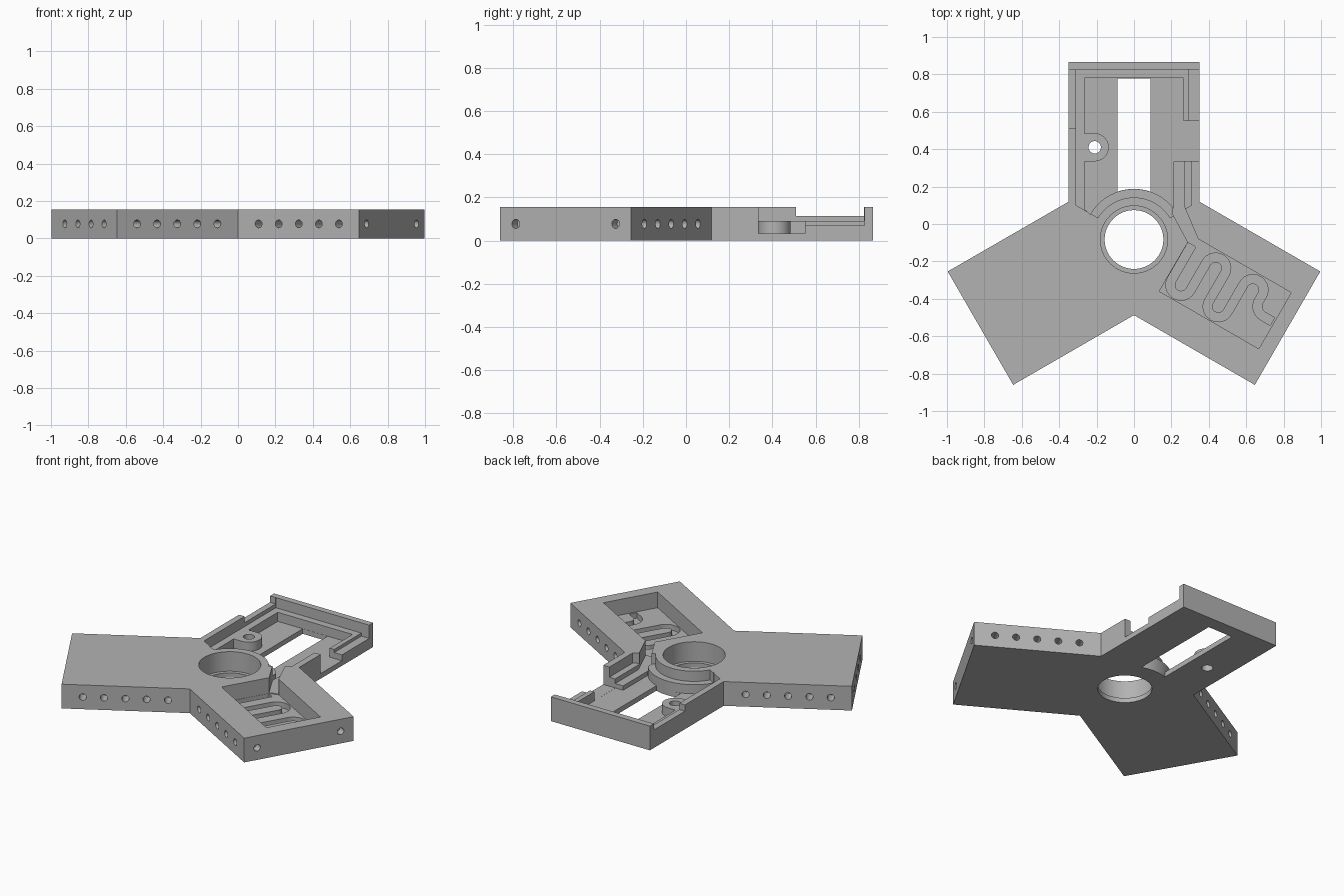
import bpy
import bmesh
from math import sin, cos, pi, radians, acos, hypot
from mathutils import Matrix, Vector

old = bpy.data.objects.get("Cube")
if old:
    bpy.data.objects.remove(old, do_unlink=True)

HEIGHT, TOP = 0.155, 0.3
HALF, REACH = 0.35, 0.948
CY = -0.083
CENTRE = Matrix.Translation((0, CY, 0))

grey = bpy.data.materials.new("plain grey")
grey.use_nodes = True
grey.diffuse_color = (0.45, 0.45, 0.45, 1)
grey.node_tree.nodes["Principled BSDF"].inputs["Base Color"].default_value = (0.45, 0.45, 0.45, 1)


def arc(x, y, r, a0, a1, n=24):
    """Points on an arc, angles in degrees."""
    steps = [radians(a0 + (a1 - a0) * i / n) for i in range(n + 1)]
    return [(x + r * cos(a), y + r * sin(a)) for a in steps]


def circle(x, y, r, n=48):
    return arc(x, y, r, 0, 360, n)[:-1]


def rect(x0, x1, y0, y1):
    return [(x0, y0), (x1, y0), (x1, y1), (x0, y1)]


def add_prism(bm, pts, z0, z1, matrix=Matrix()):
    lower = [bm.verts.new(matrix @ Vector((x, y, z0))) for x, y in pts]
    upper = [bm.verts.new(matrix @ Vector((x, y, z1))) for x, y in pts]
    faces = [bm.faces.new(lower[::-1]), bm.faces.new(upper)]
    for i in range(len(pts)):
        j = (i + 1) % len(pts)
        faces.append(bm.faces.new((lower[i], lower[j], upper[j], upper[i])))
    bmesh.ops.recalc_face_normals(bm, faces=faces)


def make(name, prisms):
    bm = bmesh.new()
    for prism in prisms:
        add_prism(bm, *prism)
    mesh = bpy.data.meshes.new(name)
    bm.to_mesh(mesh)
    bm.free()
    obj = bpy.data.objects.new(name, mesh)
    bpy.context.collection.objects.link(obj)
    mesh.materials.append(grey)
    return obj


def cut(name, *prisms):
    """Subtract prisms from the body and discard the cutter."""
    cutter = make(name, prisms)
    cutter.hide_render = True
    mod = body.modifiers.new(name, "BOOLEAN")
    mod.operation, mod.solver, mod.object = "DIFFERENCE", "EXACT", cutter
    bpy.context.view_layer.objects.active = body
    bpy.ops.object.modifier_apply(modifier=mod.name)
    bpy.data.objects.remove(cutter, do_unlink=True)


def arm_frame(degrees):
    """Local x runs outward along the arm, local y across it."""
    return CENTRE @ Matrix.Rotation(radians(degrees), 4, "Z")


# Three-armed plate
outline = []
for angle in (90, 210, 330):
    frame = arm_frame(angle)
    inner = HALF / 3 ** 0.5
    for u, v in ((inner, -HALF), (REACH, -HALF), (REACH, HALF)):
        p = frame @ Vector((u, v, 0))
        outline.append((p.x, p.y))
body = make("three_arm_base", [(outline, 0, HEIGHT)])

# Back arm: ledge, then deep tray with a rounded boss left standing
cut("ledge", (arc(0, CY, 0.225, 149, 31) + [(0.307, 0.1), (0.307, 0.825), (-0.31, 0.825), (-0.31, 0.1)],
              0.09, TOP))
boss = arc(-0.21, 0.41, 0.075, 90, -90)
lane_angle = 180 / pi * acos(0.21 / 0.27)
cut("tray", (arc(0, CY, 0.27, 150, lane_angle)
             + [(0.21, 0.335), (0.264, 0.335), (0.264, 0.78), (-0.265, 0.78), (-0.265, 0.485)]
             + boss + [(-0.265, 0.335), (-0.265, 0.08)], 0.032, TOP))

# Back arm: lowered rims and open side
cut("left_rim", (rect(-0.4, -0.3, 0.51, 0.824), 0.115, TOP))
cut("right_rim", (rect(0.295, 0.4, 0.53, 0.826), 0.07, TOP))
cut("side_opening", (rect(0.25, 0.4, 0.336, 0.55), 0.0325, TOP))

# Through openings: long slot and boss hole
slot_angle = 180 / pi * acos(0.088 / 0.27)
cut("slot", (arc(0, CY, 0.2705, 180 - slot_angle, slot_angle) + [(0.088, 0.779), (-0.088, 0.779)], -0.1, 0.1))
cut("boss_hole", (circle(-0.21, 0.41, 0.033, 32), -0.1, TOP))

# Central bore with a lip at the bottom
cut("bore", (circle(0, CY, 0.18, 64), 0.03, TOP))
cut("bore_lip", (circle(0, CY, 0.157, 64), -0.1, 0.1))

# Right arm: deep rectangular pocket, joined to the back arm by a lane
right_arm = arm_frame(-30)
cut("pocket", ([(0.255, -0.172), (0.87, -0.172), (0.87, 0.174), (0.3, 0.174), (0.257, 0.13)],
               0.055, TOP, right_arm))
cut("lane", ([(0.209, 0.34), (0.209, 0.05), (0.29, -0.1), (0.31, -0.14), (0.36, -0.12),
              (0.345, -0.085), (0.266, 0.1), (0.266, 0.34)], 0.06, TOP))

# Winding groove in the pocket floor
pitch, start, turn = 0.115, 0.282, 0.085
path = [(start, 0.13)]
for i in range(4):
    side = -1 if i % 2 == 0 else 1
    path += arc(start + pitch * (i + 0.5), side * turn, pitch / 2, 180, 180 - side * 180, 16)
path += arc(start + pitch * 4 + 0.06, 0.05, 0.06, 180, 270, 8) + [(0.86, -0.01)]
left, right = [], []
for i, (x, y) in enumerate(path):
    ax, ay = path[max(i - 1, 0)]
    bx, by = path[min(i + 1, len(path) - 1)]
    length = hypot(bx - ax, by - ay)
    nx, ny = (ay - by) / length * 0.024, (bx - ax) / length * 0.024
    left.append((x + nx, y + ny))
    right.append((x - nx, y - ny))
cut("winding_groove", (left + right[::-1], 0.02, 0.1, right_arm))


# Mounting holes in the sides and ends of the two front arms
def hole(frame, u, v, degrees, depth):
    place = (frame @ Matrix.Translation((u, v, HEIGHT / 2))
             @ Matrix.Rotation(radians(degrees), 4, "Z") @ Matrix.Rotation(pi / 2, 4, "Y"))
    return (circle(0, 0, 0.021, 20), -depth, 0.05, place)


holes = []
for angle, ends in ((-30, (-0.267, 0.267)), (210, (-0.21, -0.07, 0.07, 0.21))):
    frame = arm_frame(angle)
    for side in (-1, 1):
        holes += [hole(frame, 0.329 + 0.124 * i, side * HALF, side * 90, 0.08) for i in range(5)]
    # end holes stay shallow
    holes += [hole(frame, REACH, v, 0, 0.05) for v in ends]
for spec in holes:
    cut("mounting_hole", spec)

bpy.ops.object.select_all(action="DESELECT")
body.select_set(True)
bpy.context.view_layer.objects.active = body
bpy.ops.object.shade_smooth_by_angle(angle=radians(25))
